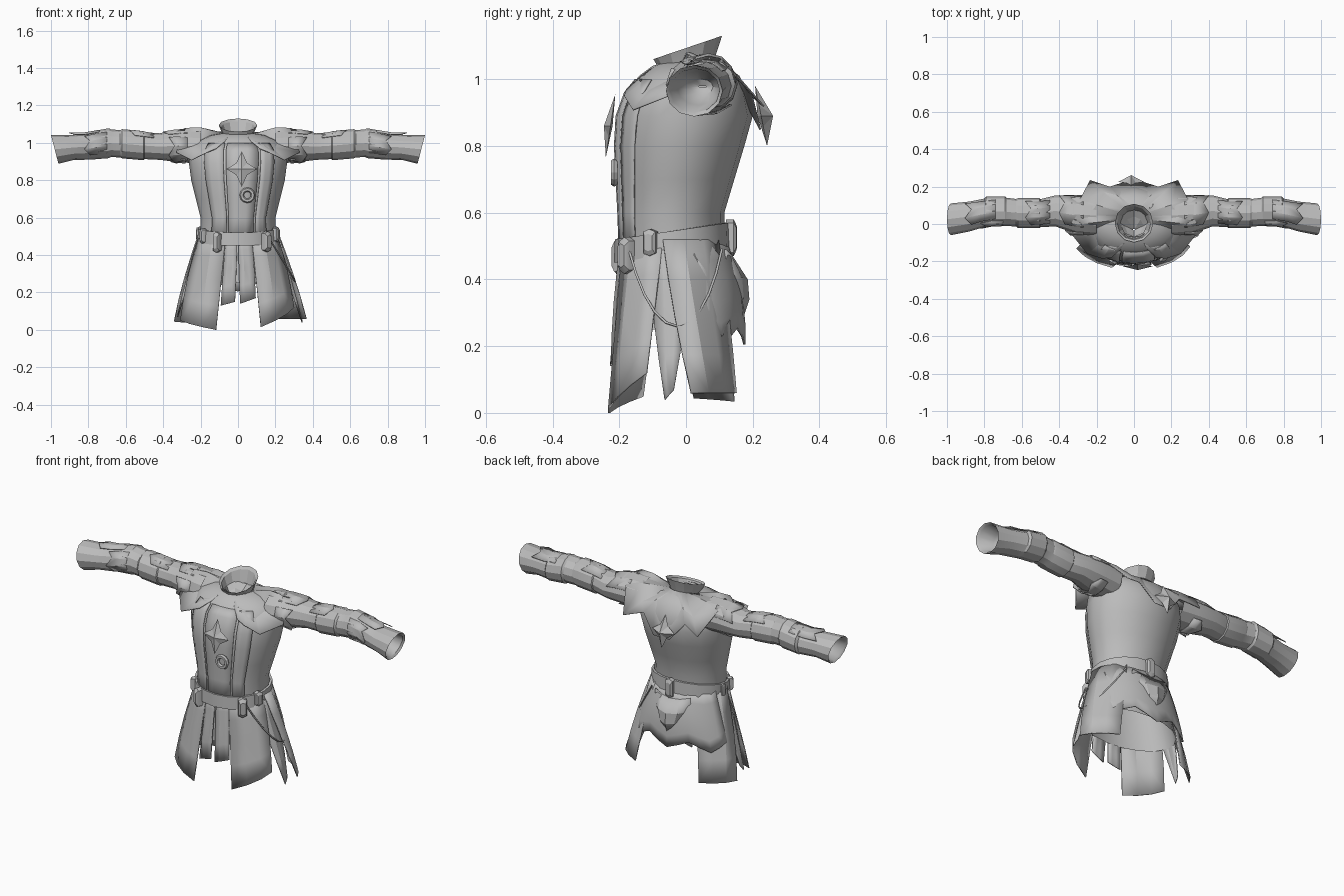
import bpy, math
from math import sin, cos, pi, radians
from mathutils import Vector

cube = bpy.data.objects.get("Cube")
if cube:
    bpy.data.objects.remove(cube)

cloth = bpy.data.materials.new("grey cloth")
cloth.use_nodes = True
GREY = (0.5, 0.5, 0.5, 1)
cloth.diffuse_color = GREY
cloth.node_tree.nodes["Principled BSDF"].inputs["Base Color"].default_value = GREY


def build(name, verts, faces, thick=0, angle=35):
    mesh = bpy.data.meshes.new(name)
    mesh.from_pydata([tuple(v) for v in verts], [], faces)
    mesh.materials.append(cloth)
    ob = bpy.data.objects.new(name, mesh)
    bpy.context.collection.objects.link(ob)
    bpy.ops.object.select_all(action='DESELECT')
    bpy.context.view_layer.objects.active = ob
    ob.select_set(True)
    bpy.ops.object.mode_set(mode='EDIT')
    bpy.ops.mesh.select_all(action='SELECT')
    bpy.ops.mesh.normals_make_consistent(inside=False)
    bpy.ops.object.mode_set(mode='OBJECT')
    bpy.ops.object.shade_smooth_by_angle(angle=radians(angle))
    if thick:
        mod = ob.modifiers.new("thickness", 'SOLIDIFY')
        mod.thickness = thick


def loft(name, rows, closed=True, thick=0, angle=35):
    n = len(rows[0])
    faces = []
    for r in range(len(rows) - 1):
        for i in range(n if closed else n - 1):
            j = (i + 1) % n
            faces.append((r * n + i, r * n + j, (r + 1) * n + j, (r + 1) * n + i))
    build(name, [p for row in rows for p in row], faces, thick, angle)


def lerp_table(table, t):
    for lo, hi in zip(table, table[1:]):
        if t <= hi[0]:
            f = max(0, (t - lo[0]) / max(hi[0] - lo[0], 1e-6))
            return [a + (b - a) * f for a, b in zip(lo, hi)]
    return table[-1]


# Torso: height, half width, front depth, back depth
TORSO = [(0.46, 0.205, -0.195, 0.115), (0.6, 0.2, -0.2, 0.115), (0.7, 0.225, -0.205, 0.145),
         (0.8, 0.25, -0.21, 0.175), (0.89, 0.262, -0.205, 0.2), (0.96, 0.26, -0.18, 0.185),
         (1.01, 0.22, -0.14, 0.16), (1.04, 0.15, -0.1, 0.12), (1.05, 0.09, -0.07, 0.09)]


def torso(deg, z, lift=0.0):
    _, rx, f, b = lerp_table(TORSO, z)
    a = radians(deg)
    return Vector(((rx + lift) * sin(a), (f + b) / 2 - ((b - f) / 2 + lift) * cos(a), z))


def skirt(deg, z, lift=0.0):
    t = (0.53 - z) / 0.5
    a = radians(deg)
    return Vector(((0.205 + 0.14 * t + lift) * sin(a), -0.04 - (0.155 + 0.04 * t + lift) * cos(a), z))


loft("tunic_body", [[torso(i * 22.5, r[0]) for i in range(16)] for r in TORSO], angle=30)

# Front placket and its overlapping coat edges
for name, a0, a1, lift in (("placket", -14, 24, 0.006), ("right_coat_edge", -42, -17, 0.008),
                           ("left_coat_edge", 27, 46, 0.008)):
    loft(name, [[torso(a0 + (a1 - a0) * k / 3, z, lift) for k in range(4)]
                for z in (0.47, 0.6, 0.7, 0.8, 0.89, 0.96, 1.0)], False, 0.005)

# Inner skirt ring
loft("inner_skirt", [[skirt(i * 20, z, -0.008) for i in range(18)] for z in (0.53, 0.38, 0.25)])


def panel(name, top0, top1, bottom0, bottom1, z0, z1, lift):
    rows = []
    for s in range(5):
        t = s / 4
        row = []
        for k in range(4):
            u = k / 3
            top, bot = top0 + (top1 - top0) * u, bottom0 + (bottom1 - bottom0) * u
            z = 0.52 + (z0 + (z1 - z0) * u - 0.52) * t
            row.append(skirt(top + (bot - top) * t, z, lift * (0.3 + 0.7 * t) + 0.006 * sin(pi * t) * (k % 2)))
        rows.append(row)
    loft(name, rows, False, 0.006, 20)


# Skirt flaps: top angles, bottom angles, bottom heights, lift
for name, *spec in (("center_right_flap", -18, -1, -17, -3, 0.13, 0.15, 0.0),
                    ("center_left_flap", 0, 20, 2, 18, 0.14, 0.17, 0.002),
                    ("front_left_flap", 20, 79, 20, 66, 0.015, 0.12, 0.01),
                    ("front_right_flap", -18, -79, -19, -63, 0.0, 0.05, 0.008),
                    ("left_side_spike", 60, 115, 83, 91, 0.04, 0.07, 0.006),
                    ("right_side_spike", -60, -115, -83, -91, 0.07, 0.1, -0.006),
                    ("back_left_flap", 80, 145, 104, 145, 0.06, 0.06, 0.042),
                    ("back_right_flap", -80, -145, -108, -150, 0.045, 0.035, 0.02)):
    panel(name, *spec)

# Draped back overskirt with a broad wavy hem
rows = []
for s in range(6):
    t = s / 5
    row = []
    for k in range(13):
        z = 0.52 + (0.23 + 0.025 * cos(k * pi / 2) - 0.52) * t
        bulge = sin(pi * k / 12)
        row.append(skirt(112 + k * 11.4, z, 0.008 + 0.014 * t + 0.025 * sin(pi * t * 0.8) * bulge))
    rows.append(row)
loft("back_overskirt", rows, False, 0.006, 20)

# Back pouch under the belt
pouch = [[(x * w, 0.12 + d * (1 - x * x), z + 0.02 * x * x) for x in (-1, -0.5, 0, 0.5, 1)]
         for w, d, z in ((0.11, 0.02, 0.47), (0.12, 0.065, 0.4), (0.09, 0.07, 0.34), (0.03, 0.05, 0.28))]
loft("back_pouch", pouch, False, 0.006, 20)


# Belt rises slightly toward the back
def belt(deg, z, lift):
    p = torso(deg, 0.55, lift)
    p.z = z - 0.025 * cos(radians(deg))
    return p


loft("belt", [[belt(i * 20, z, l) for i in range(18)]
              for z, l in ((0.475, 0.004), (0.475, 0.018), (0.545, 0.015), (0.545, 0.002))])


def block(name, deg, z, w, h, d):
    c = belt(deg, z, 0.015)
    side = Vector((cos(radians(deg)), sin(radians(deg)), 0))
    out = Vector((side.y, -side.x, 0))
    rows = [[c + side * x * w * g + out * o + Vector((0, 0, y * h * g))
             for x, y in ((-1, -0.8), (0, -1), (1, -0.8), (1, 0.8), (0, 1), (-1, 0.8))]
            for o, g in ((-0.01, 1), (d * 0.6, 1), (d, 0.65))]
    loft(name, rows)
    build(name + "_face", rows[-1], [tuple(range(6))])


for i, (deg, z, w, h, d) in enumerate(((-58, 0.515, 0.015, 0.04, 0.02), (-30, 0.49, 0.02, 0.055, 0.03),
                                       (42, 0.49, 0.022, 0.055, 0.035), (68, 0.52, 0.02, 0.04, 0.02),
                                       (178, 0.5, 0.022, 0.055, 0.022), (-95, 0.51, 0.016, 0.035, 0.008))):
    block("belt_clasp_%d" % (i + 1), deg, z, w, h, d)

# Hanging cord on the left hip
cord = bpy.data.curves.new("hip_cord", 'CURVE')
cord.dimensions = '3D'
cord.bevel_depth = 0.004
cord.bevel_resolution = 1
spline = cord.splines.new('POLY')
path = [skirt(44 + k * 10, 0.49 - 0.23 * sin(pi * k / 10), 0.024) for k in range(11)]
spline.points.add(len(path) - 1)
for pt, p in zip(spline.points, path):
    pt.co = (*p, 1)
cord.materials.append(cloth)
bpy.context.collection.objects.link(bpy.data.objects.new("hip_cord", cord))

# Shoulder cape, open at the front: half of its ragged outer edge, front to back
EDGE = [(0.07, -0.135, 1.01), (0.12, -0.18, 0.97), (0.17, -0.185, 0.95), (0.25, -0.16, 0.91),
        (0.33, -0.06, 0.95), (0.28, 0.0, 1.08), (0.36, 0.05, 1.05), (0.29, 0.13, 1.04),
        (0.235, 0.235, 0.92), (0.13, 0.2, 0.95), (0.05, 0.225, 0.85)]
outer = [Vector(p) for p in EDGE] + [Vector((-x, y, z)) for x, y, z in reversed(EDGE)]
inner, mid = [], []
for i, p in enumerate(outer):
    a = radians(25 + 310 * i / (len(outer) - 1))
    q = Vector((0.08 * sin(a), 0.01 - 0.08 * cos(a), 1.045 - 0.02 * cos(a)))
    inner.append(q)
    mid.append(q.lerp(p, 0.6) + Vector((0, 0, 0.015)))
loft("shoulder_cape", [inner, mid, outer], False, 0.005, 15)

# Standing collar, higher at the back, with a folded scarf closing the neck
loft("collar", [[(r * sin(i * pi / 6), 0.005 - r * cos(i * pi / 6), z - k * cos(i * pi / 6)) for i in range(12)]
                for r, z, k in ((0.07, 1.0, 0.01), (0.082, 1.045, 0.02), (0.103, 1.095, 0.035),
                                (0.09, 1.085, 0.03), (0.07, 1.03, 0.015))], angle=20)
loft("neck_scarf", [[(r * sin(i * pi / 4), y - r * cos(i * pi / 4), z + 0.012 * (i % 2)) for i in range(8)]
                    for r, y, z in ((0.075, 0.005, 1.04), (0.05, -0.01, 1.015), (0.005, -0.03, 0.985))], angle=15)


# Four pointed star brooches and the round brooch
def star(name, x, y, z, w, h, out, tilt):
    rim = []
    for i in range(8):
        g = 1 if i % 2 == 0 else 0.5
        dz = h * g * cos(i * pi / 4)
        rim.append((x + w * g * sin(i * pi / 4), y + tilt * dz, z + dz))
    verts = rim + [(x, y + out, z), (x, y - out * 0.3, z)]
    build(name, verts, [(i, (i + 1) % 8, c) for i in range(8) for c in (8, 9)], angle=10)


star("front_star", 0.02, -0.226, 0.86, 0.08, 0.095, -0.02, 0.15)
star("back_star", -0.015, 0.225, 0.89, 0.07, 0.09, 0.036, -0.2)
bpy.ops.mesh.primitive_torus_add(location=(0.05, -0.215, 0.72), rotation=(pi / 2, 0, 0), major_radius=0.03,
                                 minor_radius=0.012, major_segments=12, minor_segments=6)
bpy.context.object.name = "round_brooch"
bpy.context.object.data.materials.append(cloth)

# Sleeve: distance out, centre height, half height, centre y, half depth
SLEEVE = [(0.2, 0.98, 0.09, 0.045, 0.105), (0.3, 0.985, 0.09, 0.05, 0.105), (0.42, 0.98, 0.071, 0.07, 0.083),
          (0.5, 0.985, 0.072, 0.058, 0.075), (0.505, 0.985, 0.078, 0.058, 0.08), (0.62, 0.995, 0.078, 0.058, 0.08),
          (0.63, 0.995, 0.073, 0.06, 0.074), (0.68, 0.998, 0.074, 0.065, 0.075), (0.69, 0.998, 0.08, 0.068, 0.08),
          (0.79, 0.985, 0.075, 0.068, 0.08), (0.8, 0.98, 0.07, 0.06, 0.076), (0.88, 0.975, 0.067, 0.04, 0.08),
          (0.98, 0.965, 0.077, 0.025, 0.085)]


def sleeve(side, x, deg, lift=0.0):
    _, zc, rz, yc, ry = lerp_table(SLEEVE, x)
    a = radians(deg)
    tilt = 0.02 * sin(a) * max(0, (x - 0.88) * 10)
    return Vector((side * (x + tilt), yc + (ry + lift) * cos(a), zc + (rz + lift) * sin(a)))


# Pointed plates on the sleeves: start, end, angles, lift
PLATES = [(0.27, 0.4, 20, 130, 0.006), (0.27, 0.37, 150, 240, 0.02), (0.45, 0.58, 40, 140, 0.004),
          (0.74, 0.9, 40, 120, 0.014), (0.7, 0.82, 130, 220, 0.005), (0.28, 0.36, 230, 320, 0.006)]
for word, side in (("left", 1), ("right", -1)):
    loft(word + "_sleeve", [[sleeve(side, r[0], i * 30) for i in range(12)] for r in SLEEVE], angle=25)
    loft(word + "_cuff_lining", [[sleeve(side, x, i * 30, l) for i in range(12)]
                                 for x, l in ((0.98, 0), (0.97, -0.01), (0.9, -0.018), (0.85, -0.045), (0.84, -0.066))])
    for n, (x0, x1, a0, a1, lift) in enumerate(PLATES):
        rows = []
        for k in range(4):
            a = a0 + (a1 - a0) * k / 3
            jag = 0.03 * (k % 2)
            rows.append([sleeve(side, x0, a, 0.001), sleeve(side, (x0 + x1) / 2, a, lift * 0.6),
                         sleeve(side, x1 - jag, a, lift)])
        loft("%s_sleeve_plate_%d" % (word, n + 1), rows, False, 0.004, 15)
